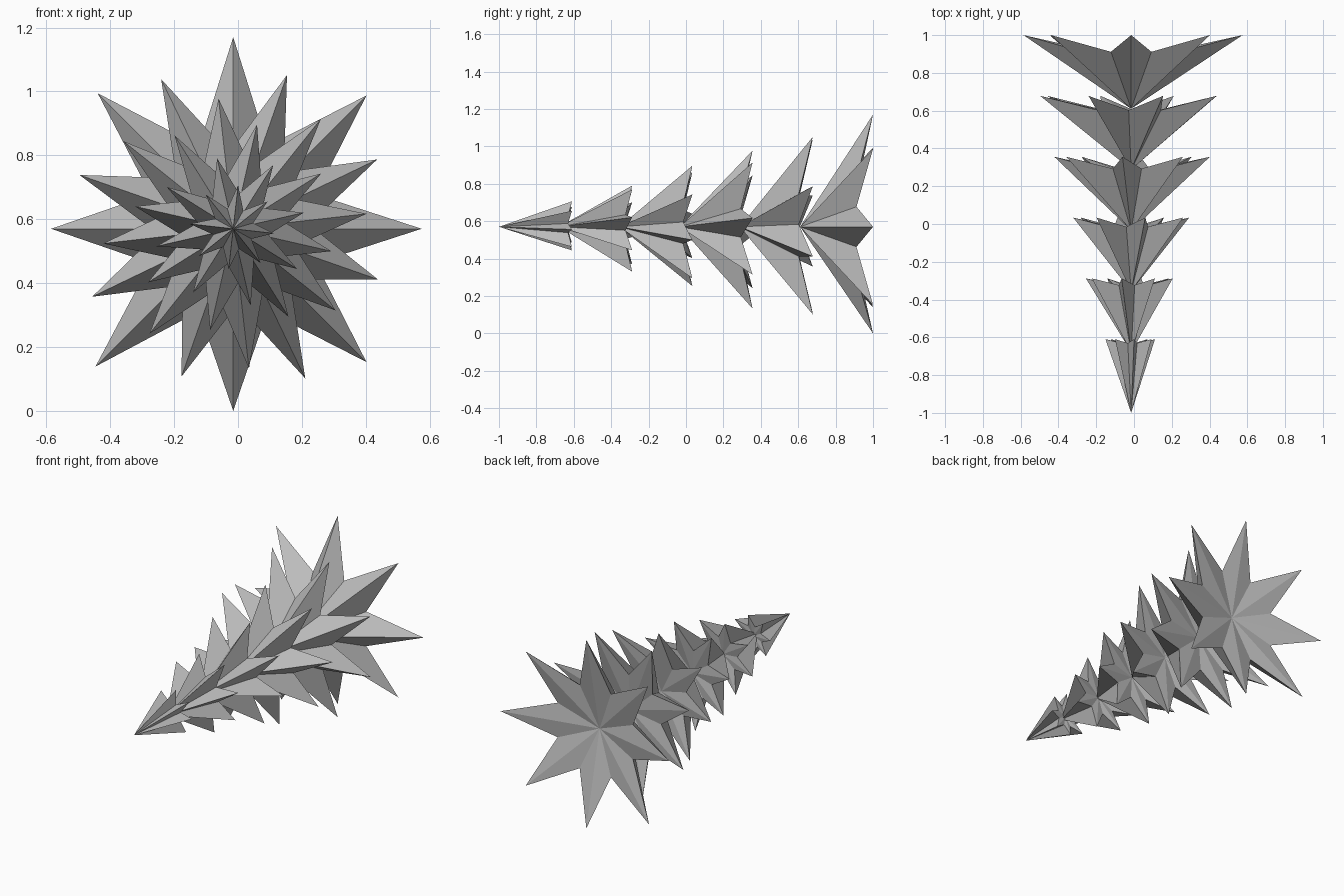
import bpy
import bmesh
from math import cos, sin, radians

cube = bpy.data.objects.get("Cube")
if cube:
    bpy.data.objects.remove(cube, do_unlink=True)

gray = bpy.data.materials.new("plain gray")
gray.use_nodes = True
gray.diffuse_color = (0.5, 0.5, 0.5, 1)
gray.node_tree.nodes["Principled BSDF"].inputs["Base Color"].default_value = gray.diffuse_color

AXIS_X, AXIS_Z = -0.015, 0.57
POINTS = 8
STEP = 0.322       # distance between tiers
LENGTH = 0.39      # apex to tips of one tier
TWIST = 360 / 14   # turn from one tier to the next

# Mean tip radius of each tier, back to front, and the uneven tip offsets in hundredths
TIERS = [
    (0.59, (0, 0, 1, 1, -2, 2, -2, 0)),
    (0.50, (0, 1, 2, 1, -1, -1, 2, -2)),
    (0.42, (0, 2, -1, 2, -1, 0, 2, -1)),
    (0.325, (0, 1, 2, -1, -1, 0, 0, -1)),
    (0.236, (-1, 0, -1, 1, 1, 0, 1, 0)),
    (0.137, (0, 0, 0, 0, 0, -1, 0, -1)),
]


def star_tier(name, index, radius, offsets):
    """Pointed star cone with swept-back tips and a hollowed back."""
    bm = bmesh.new()
    back = 1 - index * STEP
    start = index * TWIST % 45

    def vert(r, degrees, y):
        a = radians(degrees)
        return bm.verts.new((AXIS_X + r * cos(a), y, AXIS_Z + r * sin(a)))

    # Rim alternates between long tips and valleys
    rim = []
    for k, offset in enumerate(offsets):
        angle = start + k * 360 / POINTS
        rim.append(vert(radius + offset / 100, angle, back))
        rim.append(vert(radius * 0.475, angle + 180 / POINTS, back - radius * 0.15))
    apex = vert(0, 0, back - LENGTH)
    hollow = vert(0, 0, back - radius * 0.22)

    for a, b in zip(rim, rim[1:] + rim[:1]):
        bm.faces.new((a, b, apex))
        bm.faces.new((b, a, hollow))
    bmesh.ops.recalc_face_normals(bm, faces=bm.faces)

    mesh = bpy.data.meshes.new(name)
    bm.to_mesh(mesh)
    bm.free()
    mesh.materials.append(gray)
    bpy.context.collection.objects.link(bpy.data.objects.new(name, mesh))


for i, (radius, offsets) in enumerate(TIERS):
    star_tier(f"star_tier_{i + 1}", i, radius, offsets)
